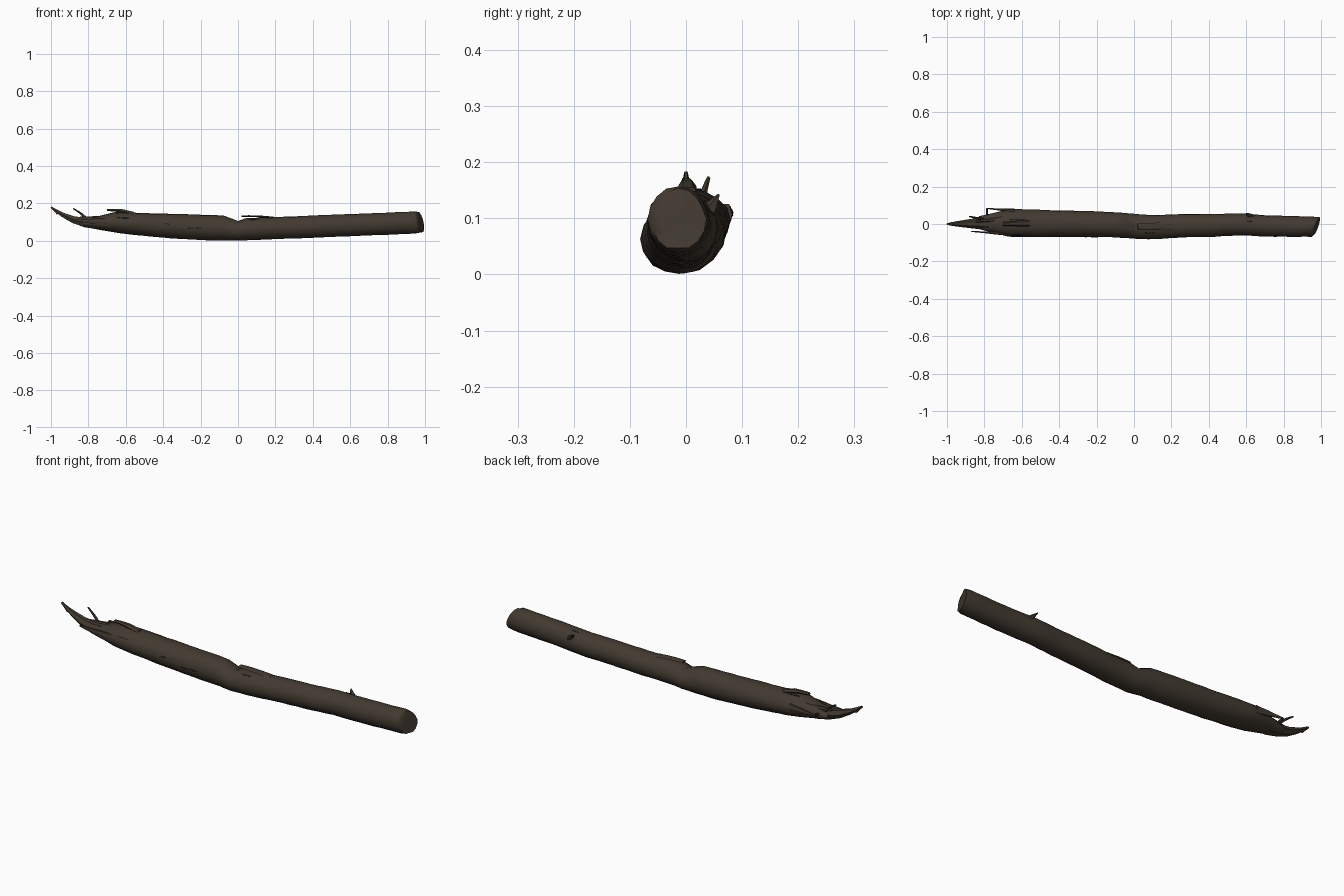
import bpy, bmesh, math, random
from mathutils import Vector

random.seed(4)
cube = bpy.data.objects.get("Cube")
if cube:
    bpy.data.objects.remove(cube)


def material(name, rgb):
    mat = bpy.data.materials.new(name)
    mat.use_nodes = True
    mat.diffuse_color = (*rgb, 1)
    mat.node_tree.nodes["Principled BSDF"].inputs["Base Color"].default_value = (*rgb, 1)
    return mat


bark = material("dark bark", (0.055, 0.042, 0.03))
shadow = material("crack shadow", (0.02, 0.02, 0.02))


def loft(name, rings, mat, angle):
    """Skin a list of point rings and close both ends."""
    bm = bmesh.new()
    rows = [[bm.verts.new(point) for point in ring] for ring in rings]
    for row, following in zip(rows, rows[1:]):
        for i in range(len(row)):
            bm.faces.new((row[i - 1], row[i], following[i], following[i - 1]))
    bm.faces.new(rows[0])
    bm.faces.new(rows[-1])
    bmesh.ops.recalc_face_normals(bm, faces=bm.faces)
    mesh = bpy.data.meshes.new(name)
    bm.to_mesh(mesh)
    bm.free()
    mesh.materials.append(mat)
    obj = bpy.data.objects.new(name, mesh)
    bpy.context.collection.objects.link(obj)
    bpy.ops.object.select_all(action='DESELECT')
    obj.select_set(True)
    bpy.context.view_layer.objects.active = obj
    bpy.ops.object.shade_smooth_by_angle(angle=math.radians(angle))


def bump(x, centre, width):
    return math.exp(-((x - centre) / width) ** 2)


def surface(x, degrees, depth=1.0):
    """Point on the log: a gently bowed, slowly thinning trunk."""
    if x < 0:
        bottom, top = 0.1 * x * x, 0.135 - 0.03 * x
    else:
        bottom, top = 0.04 * x, 0.12 + 0.04 * x
    top -= 0.02 * bump(x, -0.02, 0.03)
    broken = max(0, -0.66 - x) / 0.17
    shrink = depth * (1 - 0.55 * broken)
    side = -0.003 - 0.012 * x - 0.012 * bump(x, 0.08, 0.15) + 0.008 * bump(x, 0.57, 0.1)
    angle = math.radians(degrees)
    return Vector((x,
                   side + shrink * math.cos(angle) * (0.067 - 0.013 * x),
                   (bottom + top) / 2 - 0.02 * broken + shrink * math.sin(angle) * (top - bottom) / 2))


def circle(sides):
    return [i * 360 / sides for i in range(sides)]


# Main log, ending in a slanted sawn face on the left
def log_ring(x, depth=1.0, slant=0.0, rough=0.03):
    ring = []
    for degrees in circle(16):
        point = surface(x, degrees, depth - random.random() * rough)
        point.x += slant * math.cos(math.radians(degrees + 30))
        ring.append(point)
    return ring


start, end, count = -0.83, 0.95, 45
log = [log_ring(start + (end - start) * i / count) for i in range(count + 1)]
log.append(log_ring(0.975, 0.94, 0.02, 0.1))
log.append(log_ring(0.975, 0.6, 0.01, 0.1))
loft("log", log, bark, 40)


def splinter(name, root, tip, width, height, sag=0.0, blunt=0.15):
    """Tapered shard from root to tip, sagging in the middle."""
    root, tip = Vector(root), Vector(tip)
    along = (tip - root).normalized()
    across = along.cross(Vector((0, 0, 1))).normalized()
    up = across.cross(along)
    steps = 5
    rings = []
    for i in range(steps + 1):
        t = i / steps
        middle = root.lerp(tip, t) - up * sag * math.sin(math.pi * t)
        size = 1 - t * (1 - blunt)
        size *= 1 - random.random() * 0.15
        rings.append([middle + (across * width * math.cos(math.radians(degrees))
                                + up * height * math.sin(math.radians(degrees))) * size
                      for degrees in circle(6)])
    loft(name, rings, bark, 25)


# Broken end: one long upturned point, shards around the rim and a curled twig
splinter("broken_tip", surface(-0.7, 0, 0), (-0.99, 0, 0.17), 0.05, 0.045, sag=0.03)
splinter("tip_barb", (-0.96, 0, 0.15), (-1, 0, 0.18), 0.01, 0.015, blunt=0.4)
splinter("back_shard", surface(-0.64, 10, 0.9), (-0.79, 0.083, 0.11), 0.012, 0.025)
splinter("back_shard_hook", (-0.785, 0.083, 0.11), (-0.785, 0.04, 0.1), 0.006, 0.008, blunt=1)
splinter("front_shard", surface(-0.68, 180, 0.8), (-0.87, -0.04, 0.11), 0.012, 0.03)
splinter("middle_shard", surface(-0.7, 50, 0.6), (-0.87, 0.01, 0.125), 0.02, 0.02)
splinter("curled_twig", surface(-0.8, 50, 0.6), (-0.88, 0.04, 0.172), 0.01, 0.01, sag=-0.005, blunt=0.4)

# Knot, snapped side twig and the bark lip beside the notch
splinter("top_knot", surface(-0.56, 90, 0.85), (-0.7, 0, 0.165), 0.02, 0.015, sag=-0.007, blunt=0.5)
splinter("side_stub", surface(0.63, 30, 0.8), (0.6, 0.058, 0.142), 0.02, 0.015)
splinter("notch_lip", surface(0.2, 90, 0.9), (0.02, -0.014, 0.132), 0.025, 0.007, sag=-0.004, blunt=0.8)


# Thin dark cracks lying along the bark
def bark_crack(name, x, degrees, length):
    strip = []
    for t, width in ((0, 1), (0.5, 4), (1, 1)):
        strip.append([surface(x + t * length, degrees + turn, depth)
                      for turn, depth in ((-width, 0.95), (-width, 1.01), (width, 1.01), (width, 0.95))])
    loft(name, strip, shadow, 30)


bark_crack("knot_crack", -0.66, 75, 0.09)
bark_crack("rim_crack", -0.65, 150, 0.07)
bark_crack("notch_crack", 0.06, 120, 0.05)
bark_crack("stub_crack", 0.6, 70, 0.04)
for i in range(4):
    bark_crack(f"small_crack_{i + 1}", random.uniform(-0.5, -0.2), random.uniform(140, 200), 0.03)
